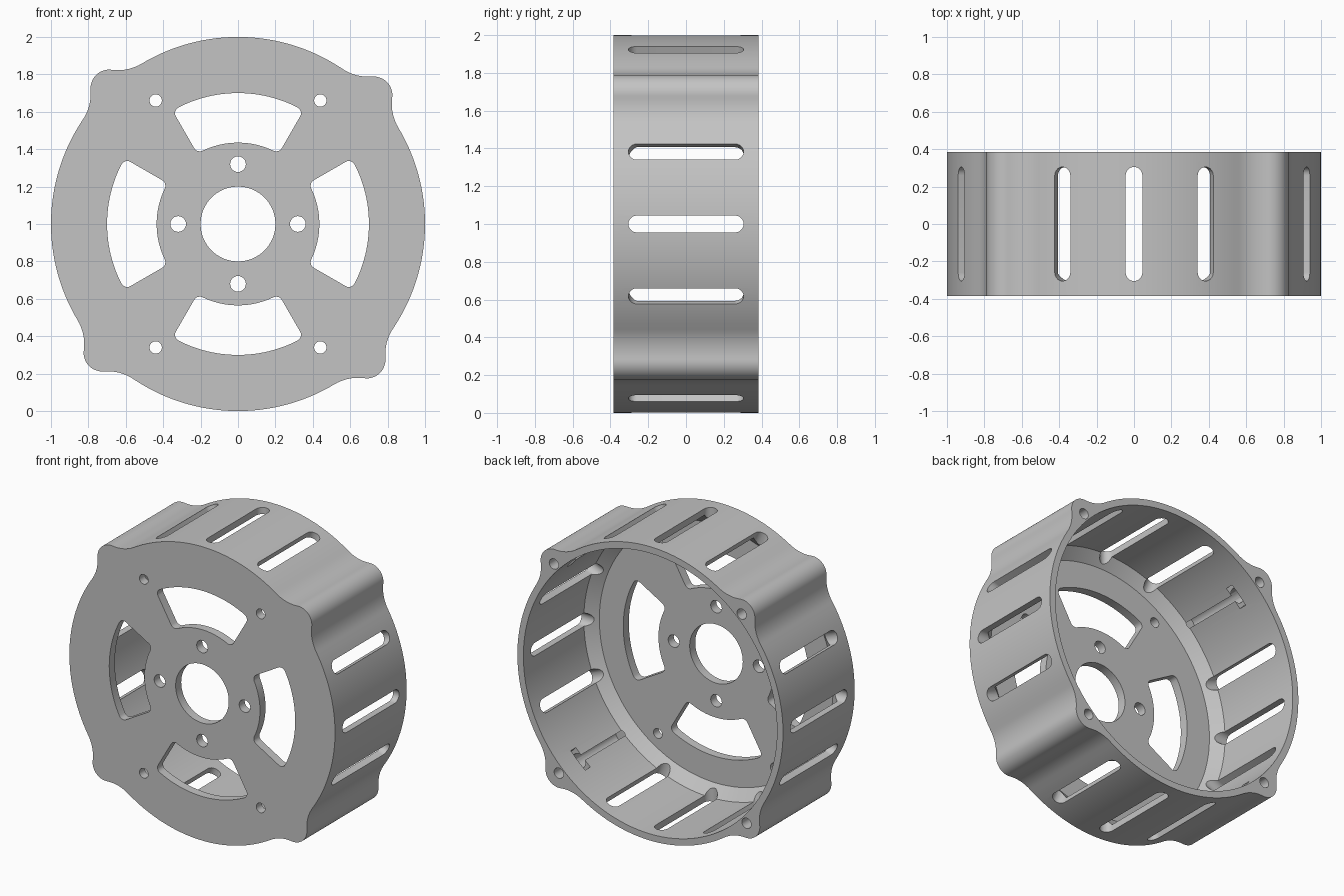
import bpy, bmesh, math
from math import sin, cos, pi, radians
from mathutils import Matrix, Vector

if "Cube" in bpy.data.objects:
    bpy.data.objects.remove(bpy.data.objects["Cube"])

HALF = 0.385            # half depth along y
BORE = 0.955            # inner wall radius
LUG_ANGLE = radians(43.5)
QUARTERS = [k * pi / 2 for k in range(4)]

grey = bpy.data.materials.new("plain grey")
grey.use_nodes = True
grey.diffuse_color = (0.55, 0.55, 0.55, 1)
grey.node_tree.nodes["Principled BSDF"].inputs["Base Color"].default_value = grey.diffuse_color


def arc(cx, cy, r, a0, a1, n):
    return [(cx + r * cos(a0 + (a1 - a0) * i / n), cy + r * sin(a0 + (a1 - a0) * i / n))
            for i in range(n + 1)]


def circle(r, n=32, cx=0, cy=0):
    return arc(cx, cy, r, 0, 2 * pi, n)[:-1]


def turn(pts, a):
    return [(x * cos(a) - y * sin(a), x * sin(a) + y * cos(a)) for x, y in pts]


def frame(u, v, w):
    """Matrix whose local axes are u, v, w, centred on the housing axis."""
    m = Matrix((u, v, w)).transposed().to_4x4()
    m.translation = Vector((0, 0, 1))
    return m


AXIAL = frame((1, 0, 0), (0, 0, 1), (0, 1, 0))


def radial(a):
    return frame((0, 1, 0), (-sin(a), 0, cos(a)), (cos(a), 0, sin(a)))


def loft(bm, sections, m=AXIAL):
    """Closed solid through loops of equal length at given depths."""
    rings = [[bm.verts.new(m @ Vector((x, y, d))) for x, y in pts] for pts, d in sections]
    for lo, hi in zip(rings, rings[1:]):
        for i in range(len(lo)):
            j = (i + 1) % len(lo)
            bm.faces.new((lo[i], lo[j], hi[j], hi[i]))
    bm.faces.new(rings[0])
    bm.faces.new(rings[-1])


def finish(bm, name):
    bmesh.ops.recalc_face_normals(bm, faces=bm.faces)
    mesh = bpy.data.meshes.new(name)
    bm.to_mesh(mesh)
    bm.free()
    ob = bpy.data.objects.new(name, mesh)
    bpy.context.collection.objects.link(ob)
    mesh.materials.append(grey)
    return ob


# Outer outline: round with four filleted lugs
def outline(lug=0.1, f=0.25):
    th = math.acos((1 + (1 + f) ** 2 - (lug + f) ** 2) / (2 * (1 + f)))
    fx, fy = (1 + f) * cos(th), -(1 + f) * sin(th)
    phi = math.atan2(fy, fx - 1)
    fillet = arc(fx, fy, f, pi - th, phi + pi, 10)
    part = fillet + arc(1, 0, lug, phi, -phi, 16)[1:-1]
    part += [(x, -y) for x, y in reversed(fillet)]
    part += arc(0, 0, 1, th, pi / 2 - th, 32)[1:-1]
    return [p for q in QUARTERS for p in turn(part, LUG_ANGLE + q)]


# Window: ring sector with rounded corners, straight sides along radii
def window(r0=0.435, r1=0.70, side=radians(30), c=0.035):
    g1 = side - math.asin(c / (r1 - c))
    g0 = side - math.asin(c / (r0 + c))
    half = arc(0, 0, r1, 0, g1, 12)
    half += arc((r1 - c) * cos(g1), (r1 - c) * sin(g1), c, g1, side + pi / 2, 6)[1:]
    half += arc((r0 + c) * cos(g0), (r0 + c) * sin(g0), c, side + pi / 2, g0 + pi, 6)
    half += arc(0, 0, r0, g0, 0, 10)[1:]
    return half + [(x, -y) for x, y in reversed(half[1:-1])]


bm = bmesh.new()
loft(bm, [(outline(), -HALF), (outline(), HALF)])
housing = finish(bm, "motor_housing")
cutters = []

# Bore with a chamfer where the wall meets the front plate
bm = bmesh.new()
loft(bm, [(circle(BORE, 128), 0.5), (circle(BORE, 128), -0.265), (circle(0.88, 128), -0.325)])
cutters.append(finish(bm, "bore_cutter"))

# Openings of the front plate
bm = bmesh.new()
openings = [circle(0.2, 64)]
openings += [turn(window(), q) for q in QUARTERS]
openings += [turn(circle(0.042, 24, 0.32), q) for q in QUARTERS]
openings += [circle(0.033, 24, sx * 0.44, sz * 0.66) for sx in (-1, 1) for sz in (-1, 1)]
for pts in openings:
    loft(bm, [(pts, -0.5), (pts, -0.2)])
cutters.append(finish(bm, "plate_cutter"))

# Ventilation slots around the wall, skipping the lugs
bm = bmesh.new()
stadium = arc(0.26, 0, 0.045, -pi / 2, pi / 2, 10) + arc(-0.26, 0, 0.045, pi / 2, 3 * pi / 2, 10)
for k in range(16):
    if k % 4 != 2:
        loft(bm, [(stadium, 0.85), (stadium, 1.1)], radial(k * pi / 8))
cutters.append(finish(bm, "slot_cutter"))

# Stepped screw holes in the lugs, open from the back
bm = bmesh.new()
for q in QUARTERS:
    steps = [(0.035, 0.5), (0.035, 0.2), (0.05, 0.2), (0.05, -0.3)]
    loft(bm, [(turn(circle(r, 24, 1.0), LUG_ANGLE + q), y) for r, y in steps])
cutters.append(finish(bm, "screw_hole_cutter"))

# Nut pockets reaching from the bore into the lugs
bm = bmesh.new()
pocket = [(0.17, -0.075), (0.225, -0.075), (0.225, 0.075), (0.17, 0.075)]
for q in QUARTERS:
    loft(bm, [(pocket, 0.9), (pocket, 1.045)], radial(LUG_ANGLE + q))
cutters.append(finish(bm, "nut_pocket_cutter"))

# Cut everything and shade
bpy.ops.object.select_all(action='DESELECT')
bpy.context.view_layer.objects.active = housing
housing.select_set(True)
for cutter in cutters:
    cutter.hide_render = True
    mod = housing.modifiers.new(cutter.name, 'BOOLEAN')
    mod.operation = 'DIFFERENCE'
    mod.solver = 'EXACT'
    mod.object = cutter
    bpy.ops.object.modifier_apply(modifier=mod.name)
    bpy.data.objects.remove(cutter)
bpy.ops.object.shade_smooth_by_angle(angle=radians(30))
